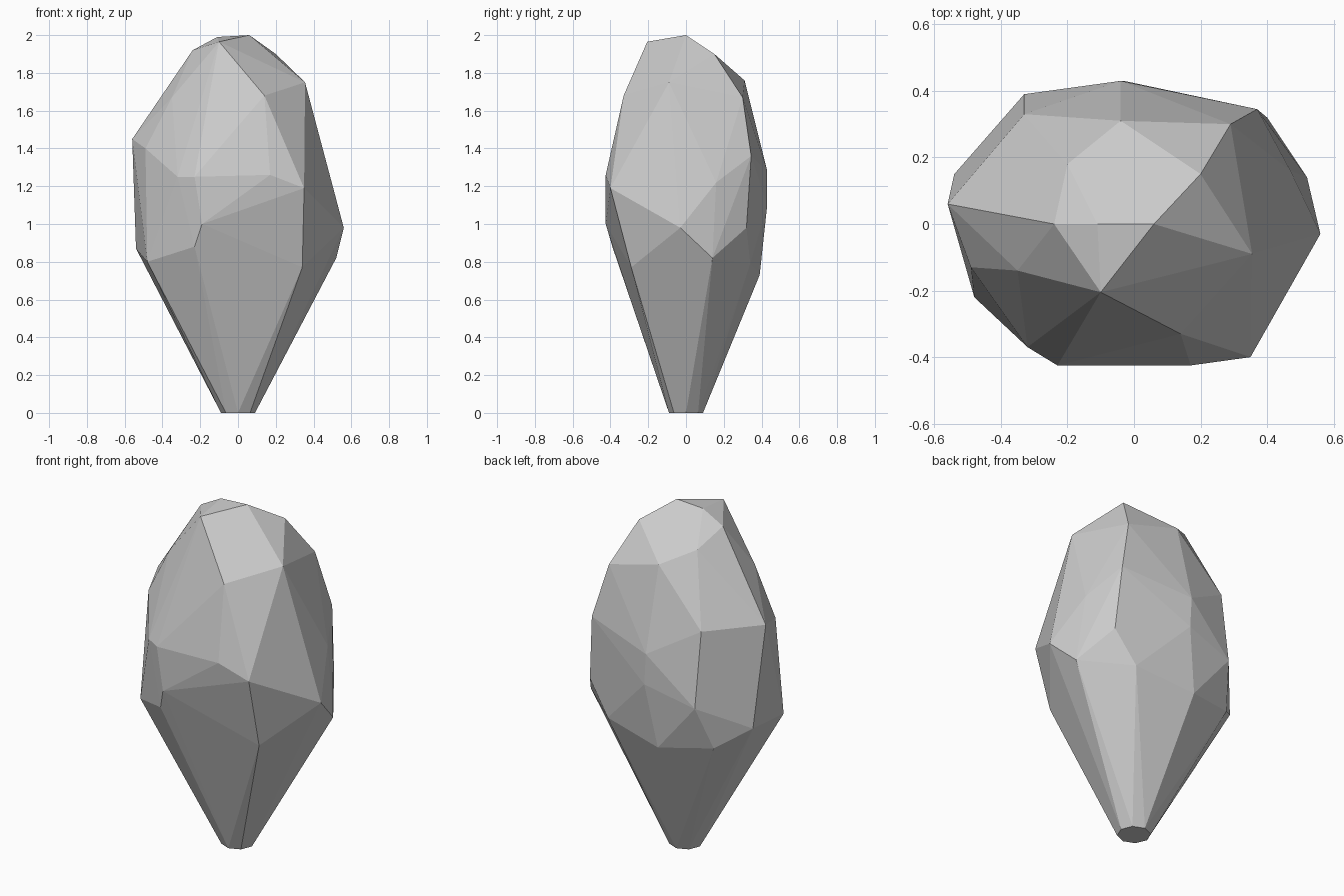
import bpy, bmesh
from math import cos, sin, tau

# Corner points of the faceted upper mass, grouped by level
crown = [(0.06, 0, 2.0), (-0.11, 0, 1.99), (-0.10, -0.205, 1.965), (-0.24, 0, 1.92),
         (0.20, 0.15, 1.90), (-0.20, 0.18, 1.84)]
shoulder = [(0.355, -0.09, 1.75), (-0.04, 0.31, 1.76), (-0.35, -0.14, 1.67),
            (0.14, -0.33, 1.68), (0.17, 0.30, 1.67), (0.29, 0.30, 1.67)]
middle = [(-0.56, 0.06, 1.45), (-0.49, -0.13, 1.40), (-0.33, 0.33, 1.45),
          (0.37, 0.345, 1.36), (-0.32, -0.37, 1.25), (-0.23, -0.425, 1.25),
          (0.17, -0.425, 1.26), (0.35, -0.40, 1.19), (0.47, 0.16, 1.22),
          (-0.04, 0.43, 1.28), (-0.03, 0.43, 1.10), (-0.33, 0.39, 1.02),
          (-0.19, -0.425, 1.0), (0.56, -0.03, 0.98), (0.40, 0.32, 0.98)]
lower = [(-0.23, -0.39, 0.88), (-0.54, 0.15, 0.87), (-0.48, -0.22, 0.80),
         (0.52, 0.14, 0.82), (0.34, -0.29, 0.77), (0.27, 0.34, 0.79),
         (-0.09, 0.39, 0.73), (-0.39, 0.30, 0.77)]
# Narrow flat foot
foot = [(0.09 * cos(tau * i / 8), 0.09 * sin(tau * i / 8), 0) for i in range(8)]

# Faceted stone: flat shaded hull over all the corners
bm = bmesh.new()
for p in crown + shoulder + middle + lower + foot:
    bm.verts.new(p)
res = bmesh.ops.convex_hull(bm, input=bm.verts[:])
inside = {v for v in res["geom_interior"] + res["geom_unused"] if isinstance(v, bmesh.types.BMVert)}
bmesh.ops.delete(bm, geom=list(inside), context='VERTS')
bmesh.ops.dissolve_limit(bm, angle_limit=0.03, verts=bm.verts[:], edges=bm.edges[:])
bmesh.ops.recalc_face_normals(bm, faces=bm.faces[:])
mesh = bpy.data.meshes.new("faceted_stone")
bm.to_mesh(mesh)
bm.free()
bpy.context.collection.objects.link(bpy.data.objects.new("faceted_stone", mesh))
